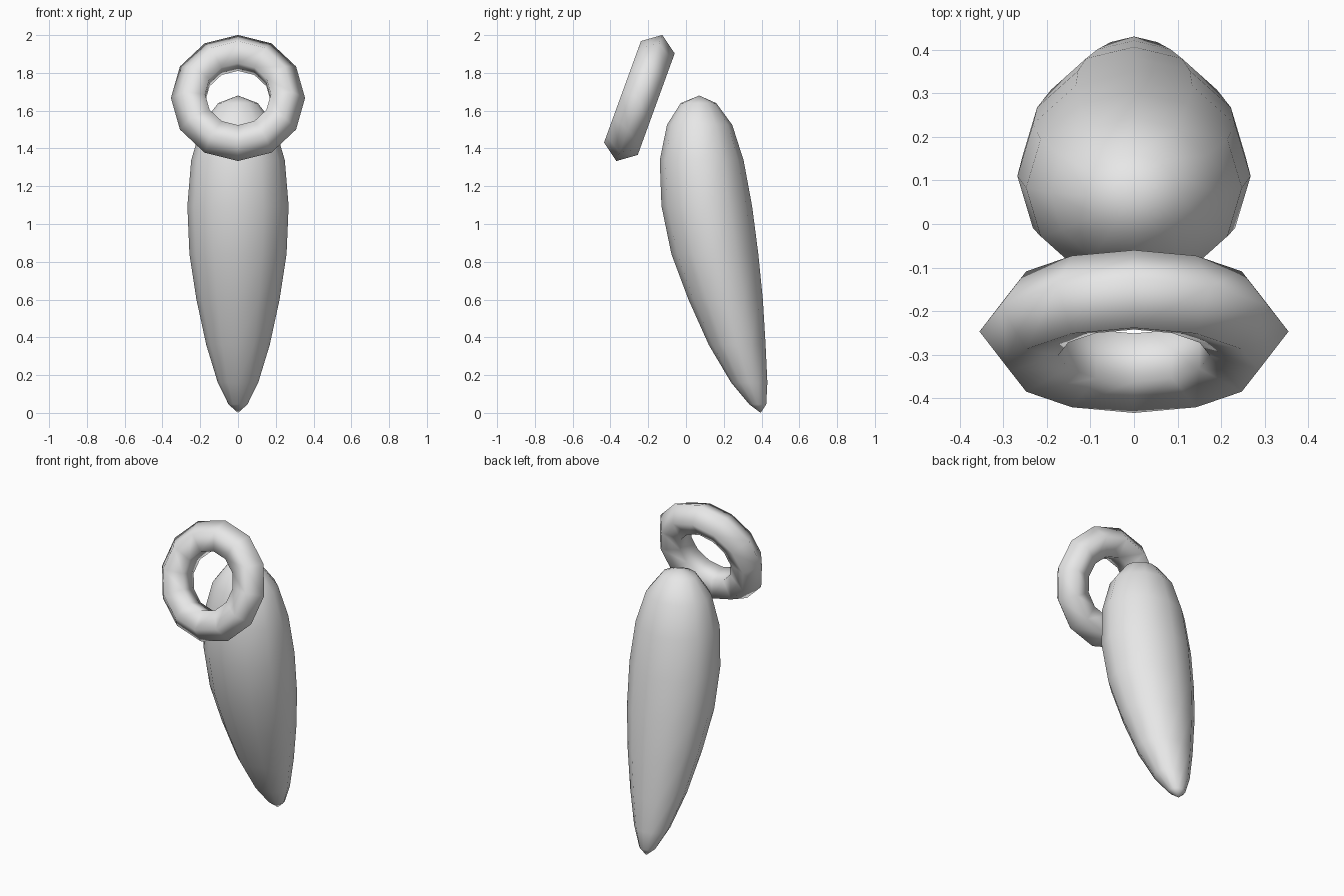
import bpy
import bmesh
from math import cos, sin, tau, radians

if "Cube" in bpy.data.objects:
    bpy.data.objects.remove(bpy.data.objects["Cube"], do_unlink=True)

SIDES = 12
DEPTH_RATIO = 0.895


def make_material(name, colour):
    material = bpy.data.materials.new(name)
    material.use_nodes = True
    material.diffuse_color = colour
    material.node_tree.nodes["Principled BSDF"].inputs["Base Color"].default_value = colour
    return material


def finish(mesh, material):
    mesh.materials.append(material)
    for polygon in mesh.polygons:
        polygon.use_smooth = True


def make_tapered_body(name, bottom, sections, top, material):
    """Loft level elliptical rings between two end points."""
    bm = bmesh.new()
    rings = []
    for centre_y, height, half_width in sections:
        ring = []
        for step in range(SIDES):
            angle = tau * step / SIDES
            x = half_width * cos(angle)
            y = centre_y + half_width * DEPTH_RATIO * sin(angle)
            ring.append(bm.verts.new((x, y, height)))
        rings.append(ring)
    start, end = bm.verts.new(bottom), bm.verts.new(top)
    for i in range(SIDES):
        j = (i + 1) % SIDES
        bm.faces.new((start, rings[0][j], rings[0][i]))
        bm.faces.new((end, rings[-1][i], rings[-1][j]))
        for low, high in zip(rings, rings[1:]):
            bm.faces.new((low[i], low[j], high[j], high[i]))
    bmesh.ops.recalc_face_normals(bm, faces=bm.faces)
    mesh = bpy.data.meshes.new(name)
    bm.to_mesh(mesh)
    bm.free()
    finish(mesh, material)
    body = bpy.data.objects.new(name, mesh)
    bpy.context.collection.objects.link(body)
    return body


grey = make_material("light grey", (0.8, 0.8, 0.8, 1))

# Leaning teardrop body: centre y, height, half width of each ring
sections = [
    (0.38, 0.045, 0.05), (0.335, 0.16, 0.107), (0.271, 0.36, 0.168),
    (0.21, 0.6, 0.22), (0.153, 0.84, 0.257), (0.11, 1.095, 0.268),
    (0.083, 1.337, 0.248), (0.072, 1.525, 0.193), (0.066, 1.64, 0.105),
]
make_tapered_body("tapered_body", (0, 0.395, 0), sections, (0, 0.07, 1.68), grey)

# Tilted ring floating in front of the upper end
bpy.ops.mesh.primitive_torus_add(
    major_segments=SIDES, minor_segments=5,
    major_radius=0.255, minor_radius=0.1,
    location=(0, -0.247, 1.667), rotation=(radians(70), 0, 0))
ring = bpy.context.object
ring.name = "ring"
finish(ring.data, grey)
